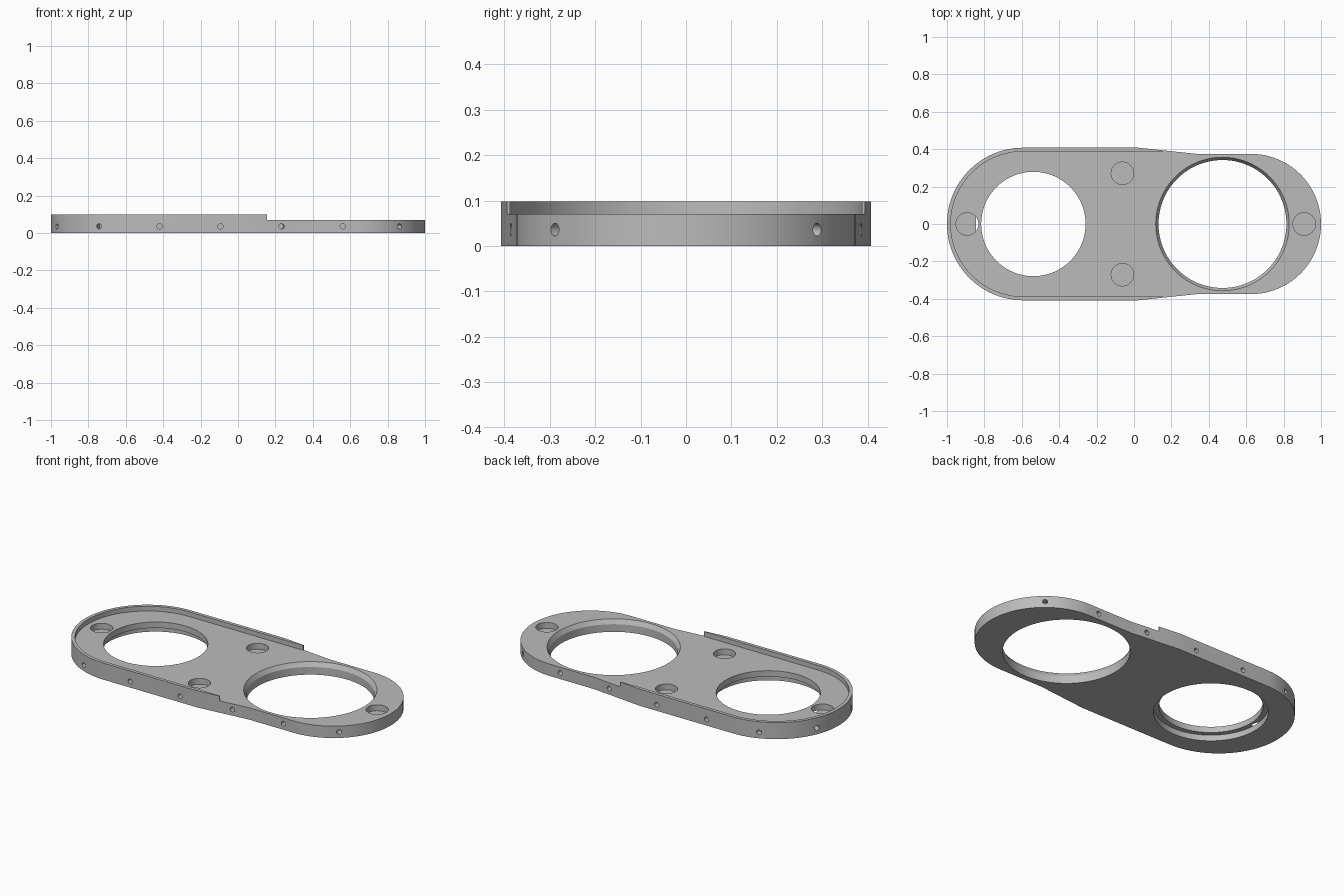
import bpy, bmesh
from math import sin, cos, pi, radians
from mathutils import Vector

cube = bpy.data.objects.get("Cube")
if cube:
    bpy.data.objects.remove(cube, do_unlink=True)

gray = bpy.data.materials.new("plain gray")
gray.use_nodes = True
color = (0.5, 0.5, 0.5, 1)
gray.diffuse_color = color
gray.node_tree.nodes["Principled BSDF"].inputs["Base Color"].default_value = color

PLATE, RIM = 0.07, 0.098        # floor height and rim height
LEFT_X, LEFT_R = -0.592, 0.408  # wide rounded end
RIGHT_X, RIGHT_R = 0.625, 0.375 # narrow rounded end
TAPER_START, TAPER_END, STEP_X = 0.02, 0.335, 0.155


def make_object(name, bm):
    bmesh.ops.recalc_face_normals(bm, faces=bm.faces)
    mesh = bpy.data.meshes.new(name)
    bm.to_mesh(mesh)
    bm.free()
    mesh.materials.append(gray)
    obj = bpy.data.objects.new(name, mesh)
    bpy.context.collection.objects.link(obj)
    return obj


def arc(cx, r, start, end, n=48):
    angles = [radians(start + (end - start) * i / n) for i in range(n + 1)]
    return [(cx + r * cos(a), r * sin(a)) for a in angles]


def prism(name, outline, z0, z1):
    bm = bmesh.new()
    face = bm.faces.new([bm.verts.new((x, y, z0)) for x, y in outline])
    top = bmesh.ops.extrude_face_region(bm, geom=[face])["geom"]
    verts = [v for v in top if isinstance(v, bmesh.types.BMVert)]
    bmesh.ops.translate(bm, verts=verts, vec=(0, 0, z1 - z0))
    return make_object(name, bm)


def turned(name, center, profile, n=96):
    """Closed solid of revolution from (radius, height) pairs."""
    bm = bmesh.new()
    rings = [[bm.verts.new((center[0] + r * cos(2 * pi * i / n),
                            center[1] + r * sin(2 * pi * i / n), z))
              for i in range(n)] for r, z in profile]
    for low, high in zip(rings, rings[1:]):
        for i in range(n):
            j = (i + 1) % n
            bm.faces.new((low[i], low[j], high[j], high[i]))
    bm.faces.new(rings[0])
    bm.faces.new(rings[-1])
    return make_object(name, bm)


def cut(target, cutter):
    cutter.hide_render = True
    mod = target.modifiers.new("cut", "BOOLEAN")
    mod.operation, mod.solver, mod.object = "DIFFERENCE", "EXACT", cutter
    bpy.context.view_layer.objects.active = target
    bpy.ops.object.modifier_apply(modifier=mod.name)
    bpy.data.objects.remove(cutter, do_unlink=True)


# Body: wide rounded end tapering to a narrower rounded end
upper = [(TAPER_START, LEFT_R), (TAPER_END, RIGHT_R)]
outline = (arc(RIGHT_X, RIGHT_R, -90, 90) + upper[::-1]
           + arc(LEFT_X, LEFT_R, 90, 270) + [(x, -y) for x, y in upper])
plate = prism("mounting_plate", outline, 0, RIM)

# Recess leaving a thin rim, open past the step
edge = [(STEP_X, 0.388), (STEP_X, 0.6), (1.2, 0.6)]
recess = (arc(LEFT_X, 0.388, 90, 270) + [(x, -y) for x, y in edge] + edge[::-1])
cut(plate, prism("recess_cutter", recess, PLATE, 0.2))

# Small opening, counterbored from below
cut(plate, turned("small_opening_cutter", (-0.538, 0),
                  [(0.308, -0.1), (0.308, 0.035), (0.279, 0.035), (0.279, 0.2)]))

# Large opening with a chamfered upper edge
cut(plate, turned("large_opening_cutter", (0.473, 0),
                  [(0.342, -0.1), (0.342, 0.045), (0.357, PLATE), (0.357, 0.2)]))

# Round blind pockets
for spot in ((-0.062, 0.271), (-0.062, -0.271), (-0.892, 0), (0.91, 0)):
    cut(plate, turned("pocket_cutter", spot, [(0.06, 0.035), (0.06, 0.2)], 48))


# Screw holes square to the side wall
def wall_point(x):
    if x < LEFT_X:
        normal = Vector((x - LEFT_X, (LEFT_R**2 - (x - LEFT_X)**2) ** 0.5, 0))
        return Vector((x, normal.y, 0)), normal.normalized()
    if x > RIGHT_X:
        normal = Vector((x - RIGHT_X, (RIGHT_R**2 - (x - RIGHT_X)**2) ** 0.5, 0))
        return Vector((x, normal.y, 0)), normal.normalized()
    run, drop = TAPER_END - TAPER_START, LEFT_R - RIGHT_R
    t = min(max((x - TAPER_START) / run, 0), 1)
    normal = Vector((drop, run, 0)) if 0 < t < 1 else Vector((0, 1, 0))
    return Vector((x, LEFT_R - drop * t, 0)), normal.normalized()


for x in (-0.968, -0.743, -0.42, -0.094, 0.233, 0.56, 0.864):
    for side in (1, -1):
        point, normal = wall_point(x)
        point.y *= side
        normal.y *= side
        point.z = 0.036
        bm = bmesh.new()
        matrix = normal.to_track_quat("Z", "Y").to_matrix().to_4x4()
        matrix.translation = point
        bmesh.ops.create_cone(bm, cap_ends=True, segments=24, radius1=0.014,
                              radius2=0.014, depth=0.08, matrix=matrix)
        cut(plate, make_object("screw_hole_cutter", bm))

# Smooth curved walls, crisp edges
bpy.ops.object.select_all(action="DESELECT")
plate.select_set(True)
bpy.context.view_layer.objects.active = plate
bpy.ops.object.shade_smooth_by_angle(angle=radians(20))
